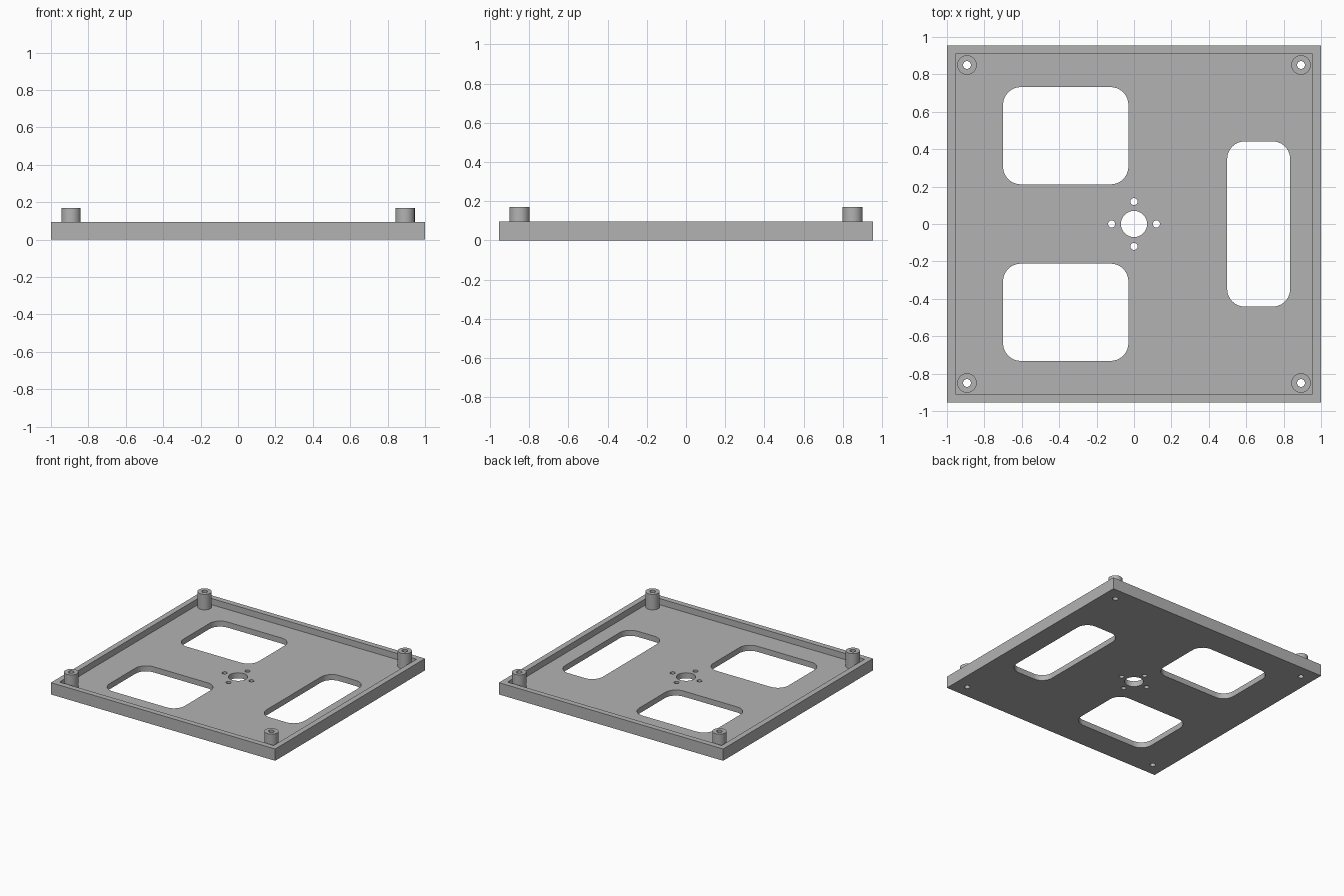
import bpy
from math import cos, sin, pi

cube = bpy.data.objects.get("Cube")
if cube:
    bpy.data.objects.remove(cube, do_unlink=True)

# Single grey material
grey = bpy.data.materials.new("plain grey")
grey.use_nodes = True
colour = (0.45, 0.45, 0.45, 1)
grey.diffuse_color = colour
grey.node_tree.nodes["Principled BSDF"].inputs["Base Color"].default_value = colour

PLATE, RIM, POST = 0.045, 0.095, 0.17
HALF_X, HALF_Y, WALL = 1.0, 0.955, 0.045


def circle(cx, cy, r, n=40):
    return [(cx + r * cos(2 * pi * i / n), cy + r * sin(2 * pi * i / n)) for i in range(n)]


def rectangle(hx, hy):
    return [(-hx, -hy), (hx, -hy), (hx, hy), (-hx, hy)]


def rounded(x0, x1, y0, y1, r=0.095, n=10):
    corners = [(x1 - r, y1 - r), (x0 + r, y1 - r), (x0 + r, y0 + r), (x1 - r, y0 + r)]
    return [(cx + r * cos(pi / 2 * (k + i / n)), cy + r * sin(pi / 2 * (k + i / n)))
            for k, (cx, cy) in enumerate(corners) for i in range(n + 1)]


def slab(name, loops, z0, z1):
    """Extrude an outline with holes from z0 to z1."""
    curve = bpy.data.curves.new(name, "CURVE")
    curve.dimensions = "2D"
    curve.fill_mode = "BOTH"
    curve.extrude = (z1 - z0) / 2
    for loop in loops:
        spline = curve.splines.new("POLY")
        spline.points.add(len(loop) - 1)
        for point, (x, y) in zip(spline.points, loop):
            point.co = (x, y, 0, 1)
        spline.use_cyclic_u = True
    curve.materials.append(grey)
    obj = bpy.data.objects.new(name, curve)
    bpy.context.collection.objects.link(obj)
    obj.location.z = (z0 + z1) / 2
    bpy.ops.object.select_all(action="DESELECT")
    obj.select_set(True)
    bpy.context.view_layer.objects.active = obj
    bpy.ops.object.convert(target="MESH")
    # Weld the caps to the walls
    bpy.ops.object.mode_set(mode="EDIT")
    bpy.ops.mesh.select_all(action="SELECT")
    bpy.ops.mesh.remove_doubles(threshold=0.0001)
    bpy.ops.mesh.normals_make_consistent(inside=False)
    bpy.ops.object.mode_set(mode="OBJECT")
    bpy.ops.object.shade_smooth_by_angle(angle=pi / 6)


posts = [(sx * 0.893, sy * 0.85) for sx in (-1, 1) for sy in (-1, 1)]

# Base plate with windows, centre bore, bolt holes and post holes
windows = [rounded(-0.7, -0.03, 0.212, 0.732), rounded(-0.7, -0.03, -0.732, -0.212),
           rounded(0.498, 0.835, -0.442, 0.442)]
bolts = [circle(0.12 * cos(k * pi / 2), 0.12 * sin(k * pi / 2), 0.019, 24) for k in range(4)]
bores = [circle(x, y, 0.021, 24) for x, y in posts]
slab("base_plate", [rectangle(HALF_X, HALF_Y), circle(0, 0, 0.07)] + windows + bolts + bores, 0, PLATE)

# Raised rim around the plate
slab("rim", [rectangle(HALF_X, HALF_Y), rectangle(HALF_X - WALL, HALF_Y - WALL)], PLATE, RIM)

# Hollow corner posts
for (x, y), bore in zip(posts, bores):
    side = ("front" if y < 0 else "back") + ("_left" if x > 0 else "_right")
    slab(side + "_post", [circle(x, y, 0.052), bore], PLATE, POST)
